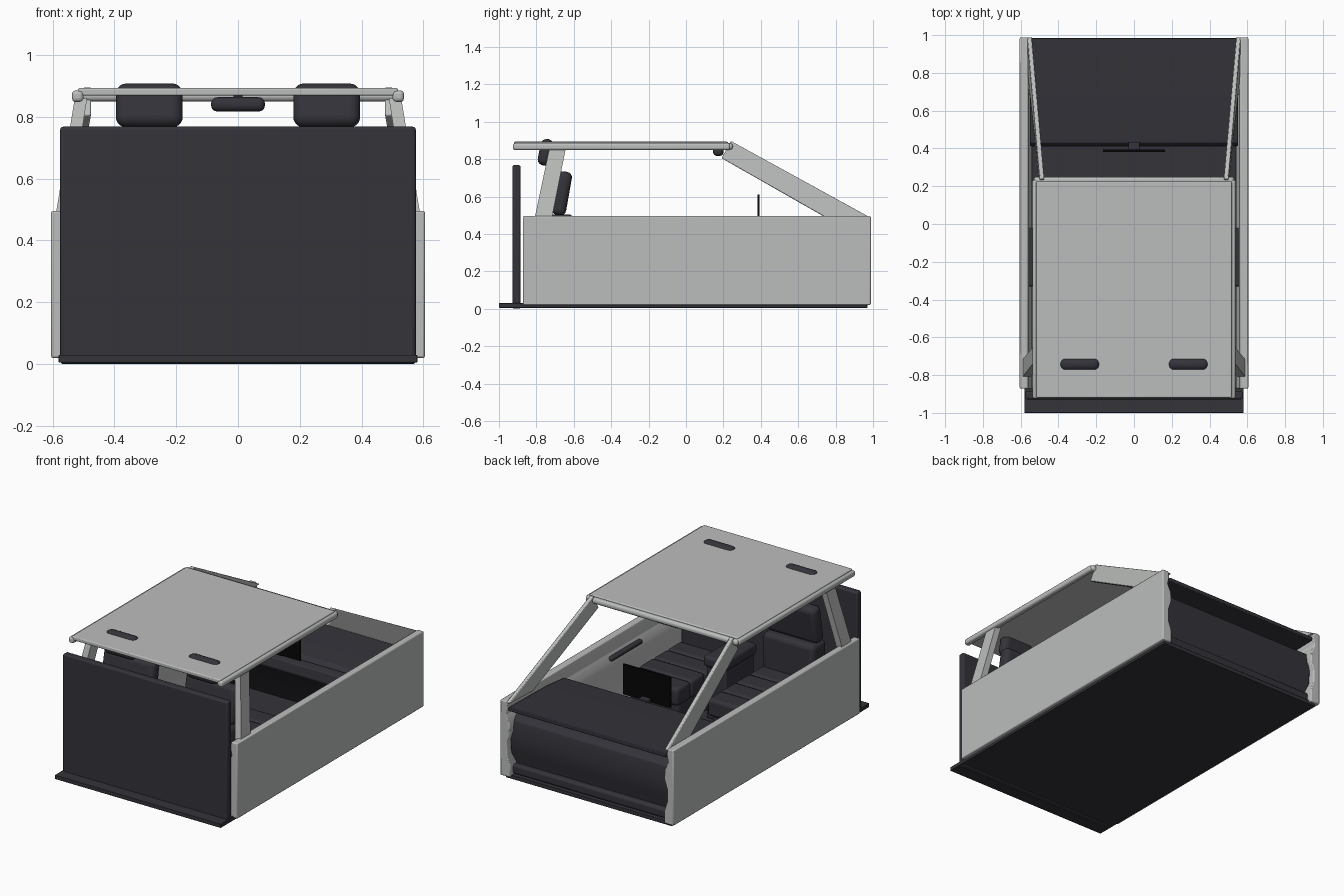
import bpy, bmesh, math
from mathutils import Vector

if "Cube" in bpy.data.objects:
    bpy.data.objects.remove(bpy.data.objects["Cube"])


def material(name, rgb):
    m = bpy.data.materials.new(name)
    m.diffuse_color = (*rgb, 1)
    m.use_nodes = True
    m.node_tree.nodes["Principled BSDF"].inputs["Base Color"].default_value = m.diffuse_color
    return m


LIGHT = material("light_grey", (0.50, 0.515, 0.505))
DARK = material("charcoal", (0.034, 0.033, 0.042))
BLACK = material("screen_black", (0.002, 0.002, 0.002))


def finish(name, bm, mat, bevel=0.0, segs=3):
    bmesh.ops.recalc_face_normals(bm, faces=bm.faces)
    me = bpy.data.meshes.new(name)
    bm.to_mesh(me)
    bm.free()
    ob = bpy.data.objects.new(name, me)
    bpy.context.collection.objects.link(ob)
    me.materials.append(mat)
    if bevel:
        b = ob.modifiers.new("rounded_edges", "BEVEL")
        b.width, b.segments, b.limit_method = bevel, segs, "ANGLE"
    bpy.ops.object.select_all(action="DESELECT")
    ob.select_set(True)
    bpy.context.view_layer.objects.active = ob
    bpy.ops.object.shade_smooth_by_angle(angle=math.radians(35))
    return ob


def box(name, x, y, z, mat, bevel=0.0, tilt=0.0, segs=3):
    """Box from (min, max) ranges, optionally tilted about the x axis."""
    bm = bmesh.new()
    bmesh.ops.create_cube(bm, size=1)
    for v in bm.verts:
        v.co = Vector((v.co.x * (x[1] - x[0]), v.co.y * (y[1] - y[0]), v.co.z * (z[1] - z[0])))
    ob = finish(name, bm, mat, bevel, segs)
    ob.location = (sum(x) / 2, sum(y) / 2, sum(z) / 2)
    ob.rotation_euler.x = math.radians(tilt)
    return ob


def loft(name, a, b, mat, bevel=0.0):
    """Solid joining two matching outlines."""
    bm = bmesh.new()
    va, vb = [bm.verts.new(p) for p in a], [bm.verts.new(p) for p in b]
    n = len(va)
    bm.faces.new(va)
    bm.faces.new(vb[::-1])
    for i in range(n):
        bm.faces.new((va[i], vb[i], vb[(i + 1) % n], va[(i + 1) % n]))
    return finish(name, bm, mat, bevel, 2)


def across(name, profile, half, mat, bevel=0.0):
    """Side (y, z) profile extruded across the cabin."""
    return loft(name, [(-half, *p) for p in profile], [(half, *p) for p in profile], mat, bevel)


# Floor and rear bulkhead
box("floor", (-0.58, 0.58), (-1.0, 0.97), (0.005, 0.03), DARK, 0.003)
box("rear_wall", (-0.575, 0.575), (-0.928, -0.885), (0.0, 0.768), DARK, 0.01)

# Roof panel and windscreen header
box("roof_panel", (-0.518, 0.518), (-0.92, 0.225), (0.868, 0.893), LIGHT, 0.006)
box("header_rail", (-0.53, 0.53), (0.212, 0.25), (0.85, 0.885), LIGHT, 0.014)

for s, side in ((-1, "left"), (1, "right")):
    # Door side with a gently waved inner face
    prof = [(0.605, 0.02), (0.605, 0.495), (0.562, 0.495), (0.555, 0.46), (0.565, 0.41),
            (0.542, 0.36), (0.538, 0.3), (0.558, 0.24), (0.558, 0.16), (0.538, 0.1), (0.538, 0.02)]
    loft(side + "_door_side", [(s * x, -0.872, z) for x, z in prof],
         [(s * x, 0.988, z) for x, z in prof], LIGHT, 0.006)
    xs = sorted((s * 0.53, s * 0.57))
    box(side + "_door_armrest", xs, (-0.33, -0.02), (0.365, 0.39), DARK, 0.01)

    # Roof edge rail
    xs = sorted((s * 0.5, s * 0.537))
    box(side + "_roof_rail", xs, (-0.925, 0.235), (0.848, 0.885), LIGHT, 0.012)

    # Slanted windscreen pillar
    top = [(s * 0.475, 0.24, 0.897), (s * 0.5, 0.24, 0.897), (s * 0.5, 0.19, 0.805), (s * 0.475, 0.19, 0.805)]
    low = [(s * 0.54, 0.99, 0.485), (s * 0.566, 0.99, 0.485), (s * 0.56, 0.76, 0.48), (s * 0.534, 0.76, 0.48)]
    loft(side + "_windscreen_pillar", top, low, LIGHT, 0.005)

    # Rear pillar leaning inwards
    top = [(s * 0.488, -0.73, 0.86), (s * 0.528, -0.73, 0.86), (s * 0.528, -0.642, 0.86), (s * 0.488, -0.642, 0.86)]
    low = [(s * 0.548, -0.81, 0.48), (s * 0.59, -0.81, 0.48), (s * 0.59, -0.718, 0.48), (s * 0.548, -0.718, 0.48)]
    loft(side + "_rear_pillar", top, low, LIGHT)

    # Seat: headrest, padded back, lumbar pad and ribbed cushion
    c = s * 0.287
    box(side + "_headrest", (c - 0.108, c + 0.108), (-0.785, -0.715), (0.765, 0.908), DARK, 0.033, -12, 5)
    box(side + "_seat_back", (c - 0.18, c + 0.18), (-0.705, -0.625), (0.5, 0.735), DARK, 0.03, -10, 4)
    box(side + "_lumbar_pad", (c - 0.18, c + 0.18), (-0.74, -0.6), (0.26, 0.505), DARK, 0.03, 0, 4)
    box(side + "_seat_base", (c - 0.17, c + 0.17), (-0.72, -0.09), (0.03, 0.22), DARK, 0.02)
    for i in range(4):
        y = -0.62 + i * 0.14
        box(side + "_cushion_rib", (c - 0.185, c + 0.185), (y, y + 0.138), (0.18, 0.29), DARK, 0.02)

# Centre console with armrest
box("console_armrest", (-0.08, 0.08), (-0.6, -0.28), (0.36, 0.43), DARK, 0.02)
box("console_box", (-0.07, 0.07), (-0.58, -0.3), (0.03, 0.37), DARK, 0.01)

# Dashboard: thin shelf floating above a rounded body
across("dashboard_shelf", [(0.41, 0.41), (0.43, 0.435), (0.6, 0.452), (0.985, 0.46),
                           (0.985, 0.436), (0.6, 0.428)], 0.55, DARK, 0.004)
across("dashboard_body", [(0.44, 0.36), (0.8, 0.392), (0.9, 0.385), (0.94, 0.36), (0.955, 0.28), (0.945, 0.16),
                          (0.92, 0.09), (0.92, 0.03), (0.6, 0.03), (0.5, 0.2), (0.43, 0.3)], 0.56, DARK, 0.006)
box("dashboard_sill", (-0.56, 0.56), (0.88, 0.955), (0.03, 0.09), DARK, 0.015)

# Display screen on its foot
box("display_screen", (-0.165, 0.165), (0.382, 0.394), (0.42, 0.61), BLACK)
box("display_foot", (-0.03, 0.03), (0.392, 0.435), (0.41, 0.445), DARK, 0.004)

# Interior mirror
box("mirror", (-0.087, 0.087), (0.145, 0.2), (0.817, 0.863), DARK, 0.02, 0, 5)
box("mirror_stem", (-0.015, 0.015), (0.165, 0.215), (0.85, 0.872), DARK, 0.004)
